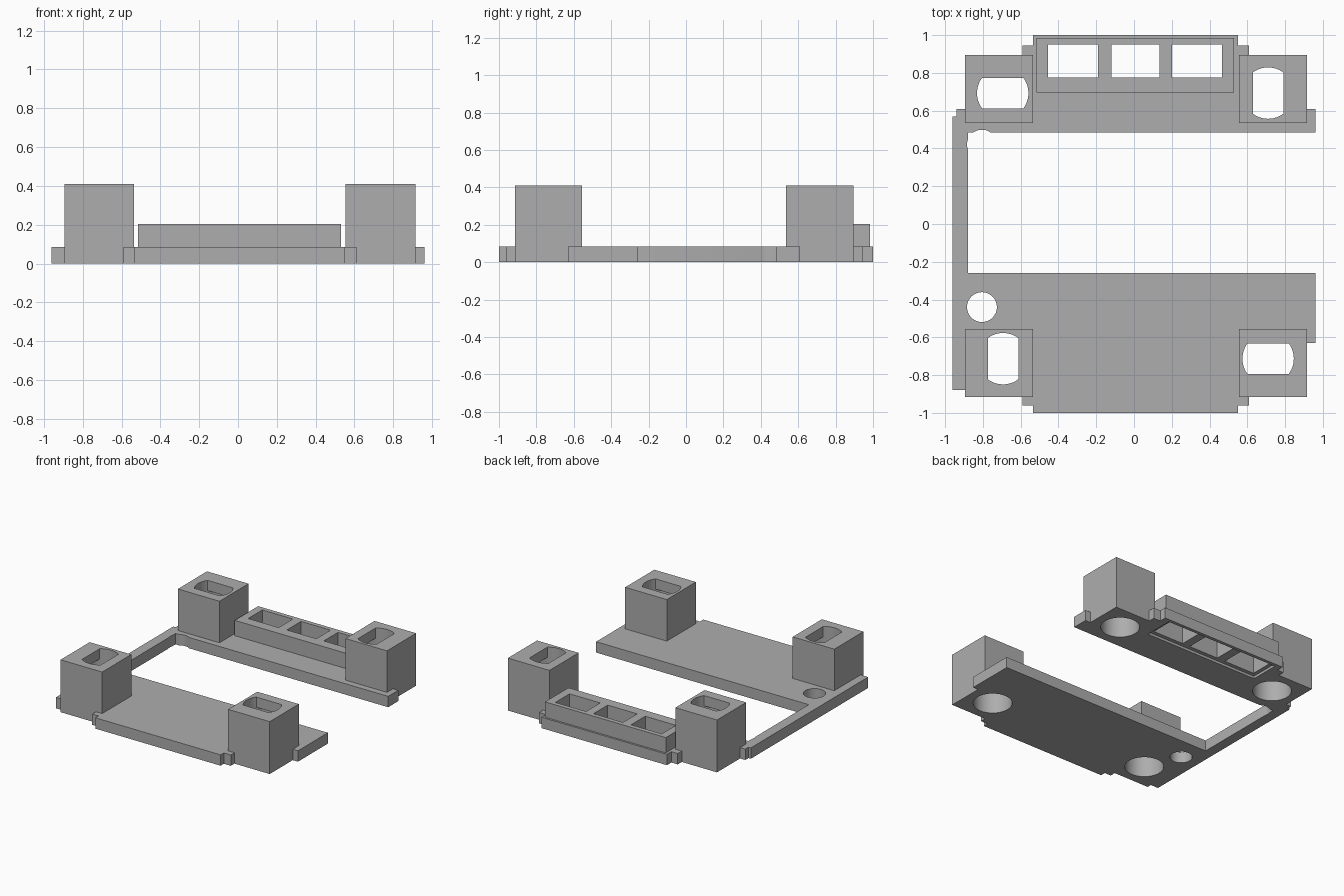
import bpy
import bmesh
import math
from mathutils import Vector

cube = bpy.data.objects.get("Cube")
if cube:
    bpy.data.objects.remove(cube, do_unlink=True)

PLATE_TOP, BAR_TOP, BLOCK_TOP = 0.085, 0.205, 0.41
SLOT_RADIUS, SLOT_HALF_WIDTH, SLOT_DEPTH = 0.136, 0.081, 0.08

grey = bpy.data.materials.new("plain_grey")
grey.use_nodes = True
colour = (0.42, 0.42, 0.42, 1)
grey.diffuse_color = colour
grey.node_tree.nodes["Principled BSDF"].inputs["Base Color"].default_value = colour


def prism(name, outline, bottom, top):
    """Extrude a flat outline from bottom to top."""
    bm = bmesh.new()
    face = bm.faces.new([bm.verts.new((x, y, bottom)) for x, y in outline])
    extruded = bmesh.ops.extrude_face_region(bm, geom=[face])["geom"]
    verts = [v for v in extruded if isinstance(v, bmesh.types.BMVert)]
    bmesh.ops.translate(bm, verts=verts, vec=Vector((0, 0, top - bottom)))
    bmesh.ops.recalc_face_normals(bm, faces=bm.faces)
    mesh = bpy.data.meshes.new(name)
    bm.to_mesh(mesh)
    bm.free()
    mesh.materials.append(grey)
    obj = bpy.data.objects.new(name, mesh)
    bpy.context.collection.objects.link(obj)
    return obj


def rectangle(left, right, front, back):
    return [(left, front), (right, front), (right, back), (left, back)]


def circle(x, y, radius, count=48):
    angles = [math.tau * i / count for i in range(count)]
    return [(x + radius * math.cos(a), y + radius * math.sin(a)) for a in angles]


def flat_sided_slot(x, y, along_x, steps=12):
    """A circle with two opposite sides cut flat."""
    limit = math.asin(SLOT_HALF_WIDTH / SLOT_RADIUS)
    points = []
    for start in (0, math.pi):
        for i in range(steps + 1):
            a = start - limit + 2 * limit * i / steps
            u, v = SLOT_RADIUS * math.cos(a), SLOT_RADIUS * math.sin(a)
            points.append((x + u, y + v) if along_x else (x - v, y + u))
    return points


def cut(target, outline, bottom, top):
    """Subtract a prism from the target and discard the cutter."""
    cutter = prism("cutter", outline, bottom, top)
    cutter.hide_render = True
    modifier = target.modifiers.new("cut", 'BOOLEAN')
    modifier.operation = 'DIFFERENCE'
    modifier.solver = 'EXACT'
    modifier.object = cutter
    bpy.context.view_layer.objects.active = target
    bpy.ops.object.modifier_apply(modifier=modifier.name)
    bpy.data.objects.remove(cutter, do_unlink=True)


# Base plate: two decks joined by a narrow strip on one side
plate = prism("base_plate", [
    (-0.96, -0.88), (-0.895, -0.88), (-0.895, -0.915), (-0.59, -0.915),
    (-0.59, -0.96), (-0.535, -0.96), (-0.535, -1), (0.55, -1),
    (0.55, -0.96), (0.61, -0.96), (0.61, -0.915), (0.915, -0.915),
    (0.915, -0.63), (0.96, -0.63), (0.96, -0.26), (-0.88, -0.26),
    (-0.88, 0.485), (0.96, 0.485), (0.96, 0.61), (0.915, 0.61),
    (0.915, 0.895), (0.61, 0.895), (0.61, 0.945), (0.55, 0.945),
    (0.55, 1), (-0.535, 1), (-0.535, 0.945), (-0.59, 0.945),
    (-0.59, 0.895), (-0.895, 0.895), (-0.895, 0.61), (-0.94, 0.61),
    (-0.94, 0.57), (-0.96, 0.57)], 0, PLATE_TOP)

# Round hole in the front deck and rounded relief at the inner corner
for y in (-0.44, 0.42):
    cut(plate, circle(-0.805, y, 0.079), -0.1, 0.2)

# Raised bar with three windows that pass through the plate
bar = prism("window_bar", rectangle(-0.515, 0.53, 0.695, 0.985), PLATE_TOP, BAR_TOP)
for left, right in ((-0.455, -0.19), (-0.12, 0.135), (0.2, 0.465)):
    for part in (plate, bar):
        cut(part, rectangle(left, right, 0.775, 0.95), -0.1, 0.3)
# Shallow recess around the windows underneath
cut(plate, rectangle(-0.485, 0.495, 0.745, 0.975), -0.1, 0.02)

# Corner blocks: round bore from below, flat-sided slot through the top
parts = [plate, bar]
for name, x, y, slot_x, slot_y, along_x in (
        ("back_right_block", -0.715, 0.715, -0.695, 0.693, True),
        ("back_left_block", 0.735, 0.715, 0.71, 0.693, False),
        ("front_right_block", -0.715, -0.735, -0.693, -0.713, False),
        ("front_left_block", 0.735, -0.735, 0.71, -0.713, True)):
    half = 0.18
    block = prism(name, rectangle(x - half, x + half, y - half, y + half),
                  PLATE_TOP, BLOCK_TOP)
    bore = circle(slot_x, slot_y, SLOT_RADIUS + 0.002)
    cut(plate, bore, -0.1, 0.2)
    cut(block, bore, -0.1, BLOCK_TOP - SLOT_DEPTH)
    cut(block, flat_sided_slot(slot_x, slot_y, along_x), 0.2, 0.6)
    parts.append(block)

# Smooth the round walls and keep the corners sharp
bpy.ops.object.select_all(action='DESELECT')
for part in parts:
    part.select_set(True)
bpy.context.view_layer.objects.active = plate
bpy.ops.object.shade_smooth_by_angle(angle=math.radians(30))
